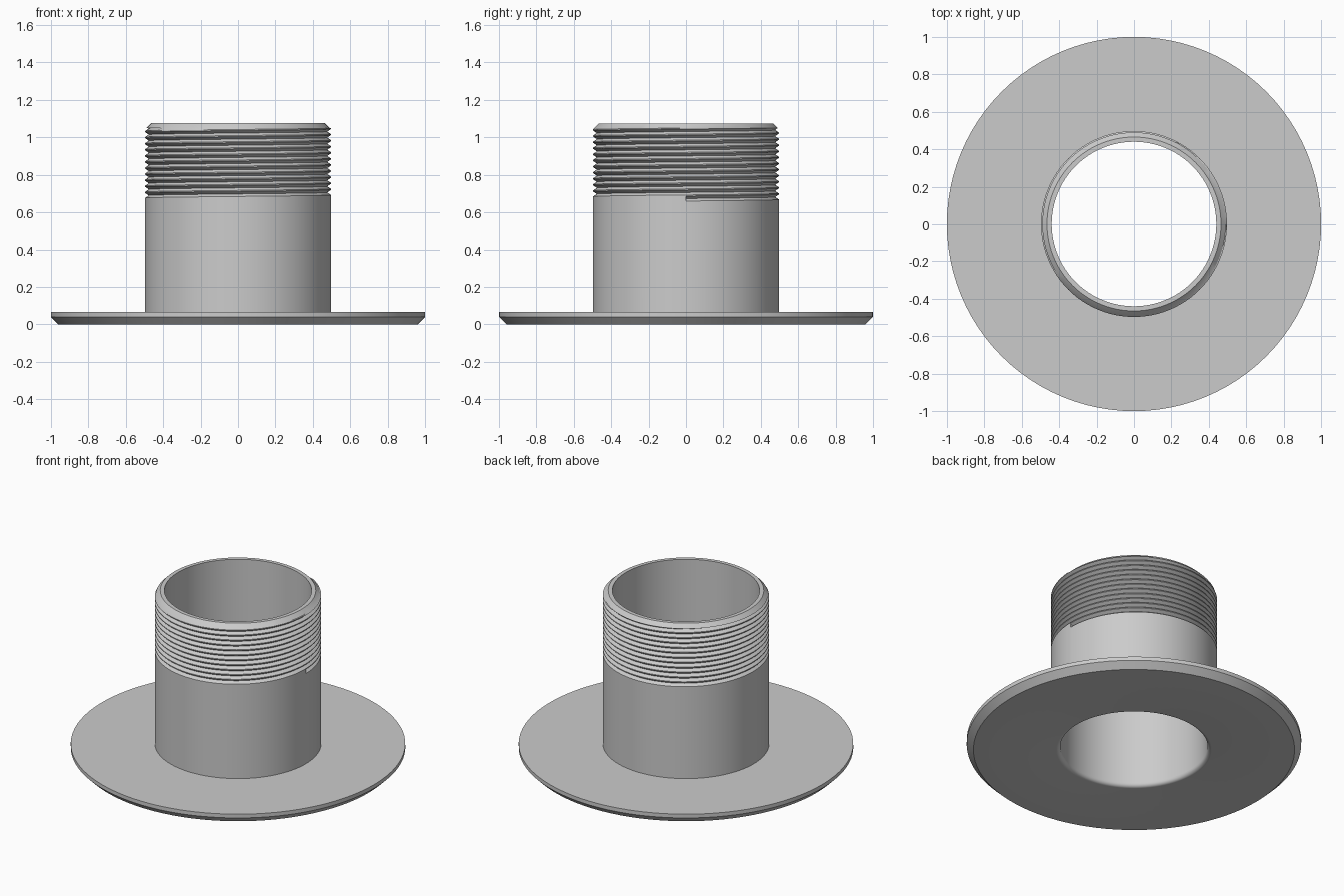
import bpy, bmesh
from math import cos, sin, tau, pi, radians

cube = bpy.data.objects.get("Cube")
if cube:
    bpy.data.objects.remove(cube)

STEPS = 96
R_OUT, R_IN, R_ROOT = 0.497, 0.44, 0.477
DECK, TOP = 0.065, 1.075
THREAD_START, THREAD_END, PITCH, GROOVE = 0.66, 1.05, 0.0325, 0.027
FILLET = 0.025

steel = bpy.data.materials.new("grey_steel")
steel.use_nodes = True
grey = (0.6, 0.6, 0.6, 1)
steel.diffuse_color = grey
steel.node_tree.nodes["Principled BSDF"].inputs["Base Color"].default_value = grey


def sweep(name, profile_at, cap=None):
    """Turn a profile, which may change with the angle, around the z axis."""
    bm = bmesh.new()
    columns = []
    for i in range(STEPS + 1):
        a = tau * i / STEPS
        columns.append([bm.verts.new((r * cos(a), r * sin(a), z))
                        for r, z in profile_at(i / STEPS)])
    for left, right in zip(columns, columns[1:]):
        for j in range(len(left) - 1):
            bm.faces.new((left[j], right[j], right[j + 1], left[j + 1]))
    if cap:
        bm.faces.new([columns[0][j] for j in cap])
    bmesh.ops.remove_doubles(bm, verts=bm.verts, dist=0.0001)
    bmesh.ops.dissolve_degenerate(bm, edges=bm.edges, dist=0.0001)
    mesh = bpy.data.meshes.new(name)
    bm.to_mesh(mesh)
    bm.free()
    mesh.materials.append(steel)
    ob = bpy.data.objects.new(name, mesh)
    bpy.context.collection.objects.link(ob)
    bpy.ops.object.select_all(action="DESELECT")
    ob.select_set(True)
    bpy.context.view_layer.objects.active = ob
    bpy.ops.object.shade_smooth_by_angle(angle=radians(25))
    return ob


# Pipe: outer wall, rising V thread, chamfered rim and bore
def pipe_profile(turn):
    points = [(R_OUT, DECK)]
    for k in range(13):
        base = THREAD_START + PITCH * (k + turn)
        for r, dz in ((R_OUT, 0), (R_ROOT, GROOVE / 2), (R_OUT, GROOVE)):
            z = base + dz
            points.append((r, z) if z < THREAD_END else (0.49, THREAD_END))
    return points + [(0.465, TOP), (R_IN, TOP), (R_IN, FILLET)]


sweep("threaded_pipe", pipe_profile, cap=(1, 2, 3))

# Flange: rounded bore mouth, flat underside, bevelled edge and flat deck
mouth = [(R_IN + FILLET * (1 - cos(t)), FILLET * (1 - sin(t)))
         for t in (pi / 2 * i / 6 for i in range(7))]
flange = mouth + [(0.96, 0), (1, 0.04), (1, DECK), (R_OUT, DECK)]
sweep("flange", lambda turn: flange)
